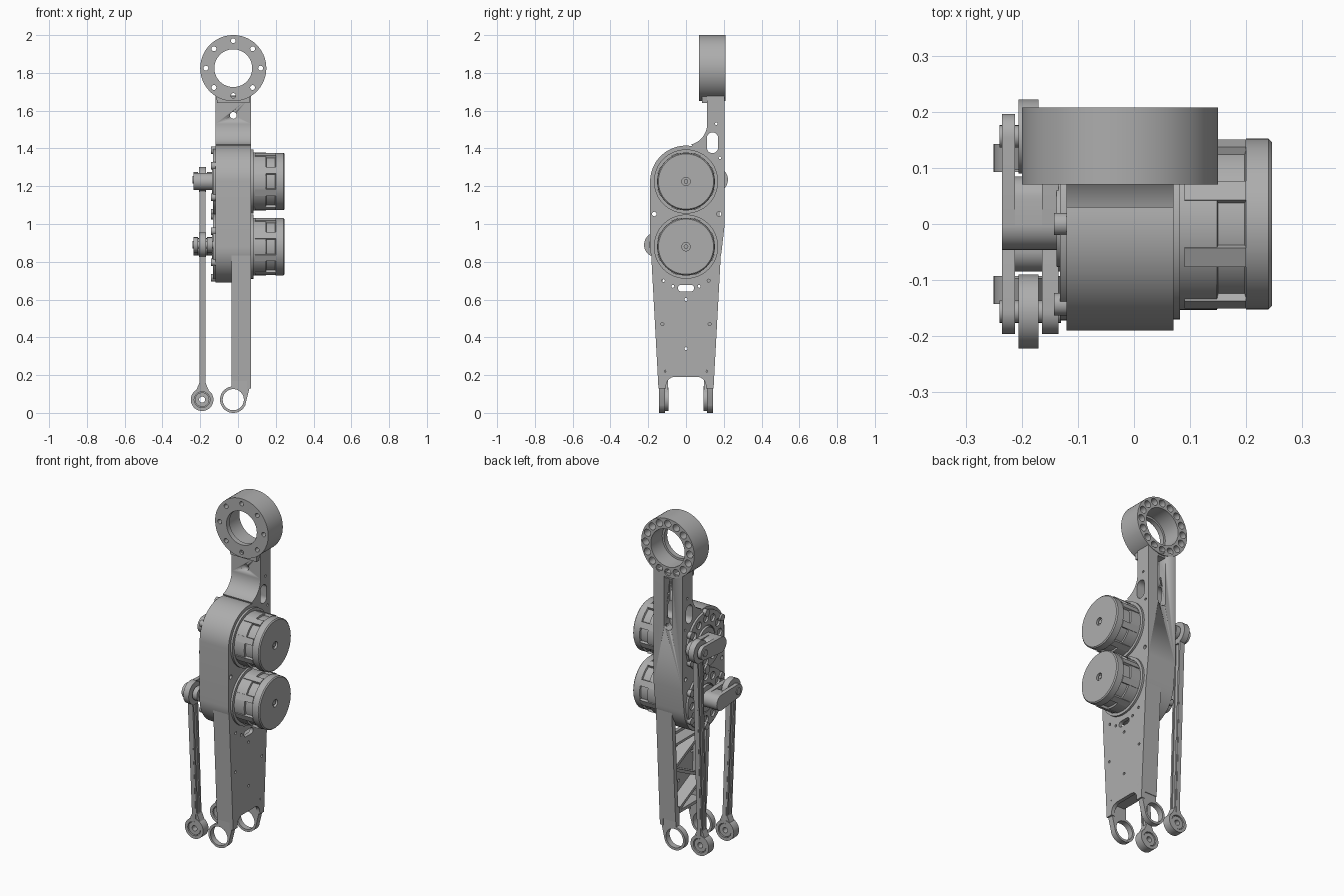
import bpy, bmesh
from math import sin, cos, pi, radians, atan2
from mathutils import Matrix, Vector

if "Cube" in bpy.data.objects:
    bpy.data.objects.remove(bpy.data.objects["Cube"], do_unlink=True)

grey = bpy.data.materials.new("machined grey")
grey.use_nodes = True
grey.diffuse_color = (0.42, 0.42, 0.42, 1)
grey.node_tree.nodes["Principled BSDF"].inputs["Base Color"].default_value = (0.42, 0.42, 0.42, 1)

AXES = {"x": Matrix(((0, 0, 1), (1, 0, 0), (0, 1, 0))),
        "y": Matrix(((1, 0, 0), (0, 0, -1), (0, 1, 0)))}
CX = -0.025                      # centre line of the link
UPPER, LOWER = 1.225, 0.88       # motor heights


def finish(name, bm):
    bmesh.ops.remove_doubles(bm, verts=bm.verts, dist=1e-5)
    bmesh.ops.recalc_face_normals(bm, faces=bm.faces)
    me = bpy.data.meshes.new(name)
    bm.to_mesh(me)
    bm.free()
    me.materials.clear()
    me.materials.append(grey)
    ob = bpy.data.objects.new(name, me)
    bpy.context.collection.objects.link(ob)
    bpy.ops.object.select_all(action="DESELECT")
    ob.select_set(True)
    bpy.context.view_layer.objects.active = ob
    bpy.ops.object.shade_smooth_by_angle(angle=radians(35))
    return ob


def arc(u, v, r, a, b, n=24):
    steps = [radians(a + (b - a) * i / n) for i in range(n + 1)]
    return [(u + r * cos(t), v + r * sin(t)) for t in steps]


def circle(u, v, r, n=32):
    return arc(u, v, r, 0, 360, n)[:-1]


def hole_ring(u, v, r, count, size):
    return [circle(u + r * cos(2 * pi * i / count), v + r * sin(2 * pi * i / count), size, 16)
            for i in range(count)]


def capsule(p, q, r, s=None):
    """Rounded link from p (radius r) to q (radius s)."""
    s = s or r
    a = atan2(q[1] - p[1], q[0] - p[0]) * 180 / pi
    return arc(*q, s, a - 90, a + 90, 16) + arc(*p, r, a + 90, a + 270, 16)


def bar(p, q, w):
    d = (Vector(q) - Vector(p)).normalized() * w / 2
    n = Vector((-d.y, d.x))
    return [tuple(Vector(c) + k * n) for c, k in ((p, 1), (p, -1), (q, -1), (q, 1))]


def plate(name, axis, lo, hi, outline, holes=()):
    """Extrude a flat outline with holes between two stations on an axis."""
    cu = bpy.data.curves.new(name, "CURVE")
    cu.dimensions, cu.fill_mode, cu.extrude = "2D", "BOTH", abs(hi - lo) / 2
    for loop in [outline, *holes]:
        sp = cu.splines.new("POLY")
        sp.points.add(len(loop) - 1)
        for pt, (u, v) in zip(sp.points, loop):
            pt.co = (u, v, 0, 1)
        sp.use_cyclic_u = True
    tmp = bpy.data.objects.new(name, cu)
    bpy.context.collection.objects.link(tmp)
    dg = bpy.context.evaluated_depsgraph_get()
    me = bpy.data.meshes.new_from_object(tmp.evaluated_get(dg))
    bm = bmesh.new()
    bm.from_mesh(me)
    bpy.data.objects.remove(tmp)
    bpy.data.meshes.remove(me)
    bpy.data.curves.remove(cu)
    bm.transform(AXES[axis].to_4x4())
    mid = (lo + hi) / 2
    bmesh.ops.translate(bm, verts=bm.verts, vec=(mid, 0, 0) if axis == "x" else (0, mid, 0))
    return finish(name, bm)


def lathe(name, profile, z, y=0, steps=64):
    """Spin (x, radius) points about an axis parallel to x."""
    bm = bmesh.new()
    vs = [bm.verts.new((x, y, z + r)) for x, r in profile]
    es = [bm.edges.new(pair) for pair in zip(vs, vs[1:])]
    bmesh.ops.spin(bm, geom=vs + es, cent=(0, y, z), axis=(1, 0, 0), angle=2 * pi, steps=steps)
    return finish(name, bm)


def cut(target, cutter):
    cutter.hide_render = True
    mod = target.modifiers.new("cut", "BOOLEAN")
    mod.object, mod.operation, mod.solver = cutter, "DIFFERENCE", "EXACT"
    bpy.context.view_layer.objects.active = target
    bpy.ops.object.modifier_apply(modifier=mod.name)
    bpy.data.objects.remove(cutter)


# Main housing with the neck growing out of its back
outline = (arc(0, LOWER, 0.19, 180, 355, 40) + [(0.205, 1.0), (0.205, 1.68), (0.112, 1.68)]
           + arc(0, 1.53, 0.112, 0, -75) + arc(0, UPPER, 0.19, 80, 180))
holes = [capsule((0.14, 1.405), (0.14, 1.455), 0.03),
         circle(-0.168, 1.053, 0.012, 12), circle(0.175, 1.053, 0.012, 12),
         circle(0.16, 1.53, 0.007, 12), circle(0.18, 1.35, 0.007, 12)]
housing = plate("housing", "x", -0.12, 0.07, outline, holes)
cut(housing, plate("slot_cutter", "y", 0.15, 0.25, capsule((CX, 1.36), (CX, 1.66), 0.026)))
cut(housing, plate("neck_hole_cutter", "y", 0.0, 0.25, circle(CX, 1.575, 0.018)))

# Top bearing ring: drilled front flange and a deeper back with large recesses
plate("ring_front", "y", 0.07, 0.10, circle(CX, 1.825, 0.175, 72),
      [circle(CX, 1.825, 0.1, 64)] + hole_ring(CX, 1.825, 0.145, 8, 0.013))
plate("ring_back", "y", 0.10, 0.208, circle(CX, 1.825, 0.175, 72),
      [circle(CX, 1.825, 0.112, 64)] + hole_ring(CX, 1.825, 0.145, 16, 0.021))
plate("ring_collar", "y", 0.085, 0.2, [(-0.11, 1.64), (0.06, 1.64), (0.065, 1.675), (-0.115, 1.675)])

# Shin: outer skin with an arched fork, side walls, lugs and inner truss
skin = ([(-0.184, 0.85), (-0.146, 0.13), (-0.105, 0.13)] + arc(-0.06, 0.145, 0.045, 180, 90, 10)
        + arc(0.06, 0.145, 0.045, 90, 0, 10) + [(0.105, 0.13), (0.146, 0.13), (0.184, 0.85)])
drill = [(0, 0.6), (0, 0.34)] + [(s * y, z) for s in (-1, 1)
                                 for y, z in ((0.125, 0.47), (0.115, 0.22), (0.12, 0.7), (0.07, 0.67))]
plate("shin_skin", "x", 0.048, 0.07, skin,
      [capsule((-0.025, 0.66), (0.025, 0.66), 0.018)] + [circle(y, z, 0.008, 12) for y, z in drill])
lug = [(-0.035, 0.25)] + arc(CX, 0.07, 0.07, 98, 335, 40) + [(0.07, 0.17), (0.07, 0.25)]
for s, side in ((-1, "front"), (1, "back")):
    plate(side + "_shin_wall", "x", -0.035, 0.07,
          [(s * 0.185, 0.85), (s * 0.148, 0.17), (s * 0.12, 0.17), (s * 0.155, 0.85)])
    plate(side + "_fork_lug", "y", s * 0.144, s * 0.11, lug, [circle(CX, 0.07, 0.056, 40)])
nodes = [(-0.15, 0.62), (0.145, 0.48), (-0.135, 0.34), (0.125, 0.21), (-0.125, 0.21)]
for p, q in zip(nodes, nodes[1:]):
    plate("truss_rib", "x", -0.025, 0.05, bar(p, q, 0.018))
plate("truss_top_rib", "x", -0.025, 0.05, bar((-0.16, 0.62), (0.155, 0.62), 0.014))

# Motors, output flanges, cranks and push rods
XR = -0.188                      # rod plane
for z, s, side in ((UPPER, 1, "upper"), (LOWER, -1, "lower")):
    lathe(side + "_motor", [(0.06, 0), (0.06, 0.17), (0.082, 0.17), (0.082, 0.153), (0.148, 0.153),
                            (0.15, 0.143), (0.197, 0.143), (0.2, 0.152), (0.24, 0.152),
                            (0.246, 0.146), (0.246, 0.022), (0.232, 0.022), (0.232, 0)], z)
    for i in range(8):           # clamp lugs around the motor
        a = pi / 8 + i * pi / 4
        plate(side + "_motor_lug", "x", 0.09, 0.2,
              bar((0.13 * cos(a), z + 0.13 * sin(a)), (0.156 * cos(a), z + 0.156 * sin(a)), 0.036))
    lathe(side + "_motor_shaft", [(0.22, 0), (0.22, 0.012), (0.24, 0.012), (0.24, 0)], z, steps=24)
    plate(side + "_output_flange", "x", -0.132, -0.115, circle(0, z, 0.172, 64),
          [circle(0, z, 0.085, 48)] + hole_ring(0, z, 0.128, 12, 0.022))
    lathe(side + "_output_disc", [(-0.115, 0), (-0.115, 0.08), (-0.138, 0.076), (-0.138, 0)], z)
    for i in range(6):           # mounting ears
        a = pi / 6 + i * pi / 3
        plate(side + "_flange_ear", "x", -0.143, -0.115,
              circle(0.165 * cos(a), z + 0.165 * sin(a), 0.02, 16))

    top = (s * 0.156, z + 0.01)
    foot = (s * 0.118, 0.07)
    # Crank: hub block and two clevis cheeks
    plate(side + "_crank_hub", "x", -0.235, -0.13, capsule((0, z), (s * 0.045, z + 0.003), 0.046, 0.04))
    plate(side + "_crank_outer_cheek", "x", -0.235, -0.212, capsule((0, z), top, 0.046, 0.04))
    plate(side + "_crank_inner_cheek", "x", -0.164, -0.135, capsule((0, z), top, 0.046, 0.04))
    lathe(side + "_crank_pin", [(-0.24, 0), (-0.24, 0.02), (-0.13, 0.02), (-0.13, 0)],
          top[1], top[0], 24)
    # Rod: eye, web with two rails, cross-drilled foot bearing
    plate(side + "_rod_eye", "x", XR - 0.018, XR + 0.018, circle(*top, 0.066, 48), [circle(*top, 0.02)])
    a, b = (top[0], top[1] - 0.055), (foot[0], foot[1] + 0.045)
    plate(side + "_rod_web", "x", XR - 0.009, XR + 0.009, bar(a, b, 0.05))
    for k in (-0.02, 0.02):
        plate(side + "_rod_rail", "x", XR - 0.016, XR + 0.016,
              bar((a[0] + k, a[1]), (b[0] + k * 0.8, b[1]), 0.012))
    plate(side + "_rod_foot", "y", foot[0] - 0.025, foot[0] + 0.025,
          circle(XR - 0.002, 0.07, 0.06, 48), [circle(XR - 0.002, 0.07, 0.042)])
    plate(side + "_rod_neck", "y", foot[0] - 0.022, foot[0] + 0.022,
          [(XR - 0.035, 0.115), (XR + 0.035, 0.115), (XR + 0.016, 0.16), (XR - 0.016, 0.16)])
    plate(side + "_foot_bearing", "y", foot[0] - 0.02, foot[0] + 0.02,
          circle(XR - 0.002, 0.07, 0.038), [circle(XR - 0.002, 0.07, 0.016, 24)])
    plate(side + "_foot_race", "y", foot[0] - 0.01, foot[0] + 0.01,
          circle(XR - 0.002, 0.07, 0.044), [circle(XR - 0.002, 0.07, 0.03, 24)])
